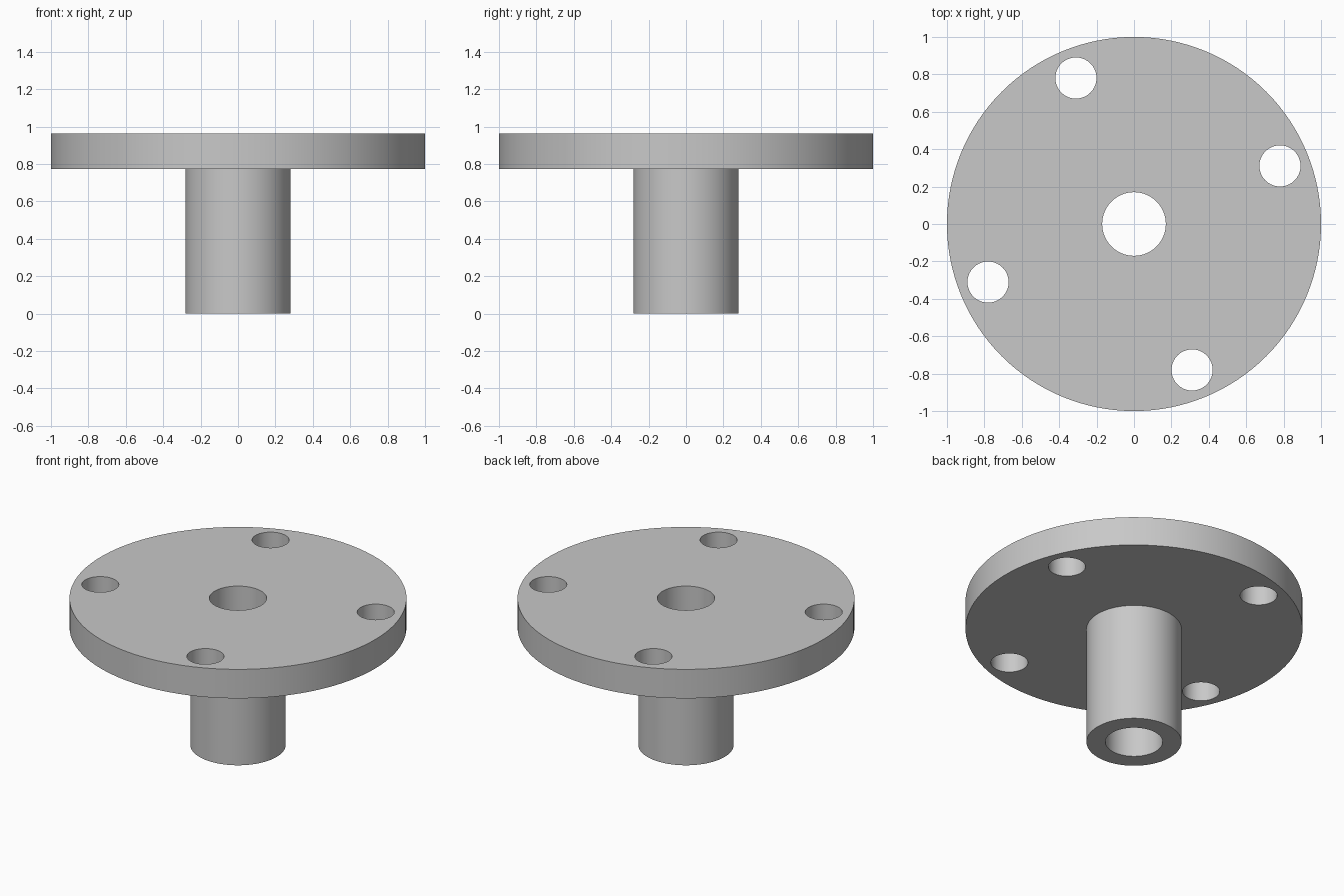
import bpy, bmesh, math
from mathutils import Matrix, Vector

cube = bpy.data.objects.get("Cube")
if cube:
    bpy.data.objects.remove(cube, do_unlink=True)

SEGMENTS = 128
BORE, HUB, RIM = 0.17, 0.282, 1.0
UNDERSIDE, TOP = 0.773, 0.963
BOLT_CIRCLE, BOLT_RADIUS, BOLT_ANGLE = 0.84, 0.11, math.radians(21.7)


def make_object(name, bm):
    bmesh.ops.recalc_face_normals(bm, faces=bm.faces)
    mesh = bpy.data.meshes.new(name)
    bm.to_mesh(mesh)
    bm.free()
    obj = bpy.data.objects.new(name, mesh)
    bpy.context.collection.objects.link(obj)
    return obj


# Plain grey metal
grey = bpy.data.materials.new("grey_metal")
grey.use_nodes = True
colour = (0.58, 0.58, 0.58, 1)
grey.diffuse_color = colour
grey.node_tree.nodes["Principled BSDF"].inputs["Base Color"].default_value = colour

# Flange with hub: one closed section turned around the bore
bm = bmesh.new()
section = [(BORE, 0), (HUB, 0), (HUB, UNDERSIDE), (RIM, UNDERSIDE), (RIM, TOP), (BORE, TOP)]
points = [bm.verts.new((r, 0, z)) for r, z in section]
edges = [bm.edges.new((p, points[(i + 1) % len(points)])) for i, p in enumerate(points)]
bmesh.ops.spin(bm, geom=points + edges, cent=(0, 0, 0), axis=(0, 0, 1),
               angle=math.tau, steps=SEGMENTS, use_duplicate=False)
bmesh.ops.remove_doubles(bm, verts=bm.verts, dist=0.0001)
flange = make_object("flange_with_hub", bm)
flange.data.materials.append(grey)

# Four bolt holes
bm = bmesh.new()
for i in range(4):
    angle = BOLT_ANGLE + i * math.pi / 2
    centre = Vector((BOLT_CIRCLE * math.cos(angle), BOLT_CIRCLE * math.sin(angle), TOP))
    bmesh.ops.create_cone(bm, cap_ends=True, segments=64, radius1=BOLT_RADIUS,
                          radius2=BOLT_RADIUS, depth=1, matrix=Matrix.Translation(centre))
cutter = make_object("bolt_hole_cutter", bm)
cutter.data.materials.append(grey)
cutter.hide_render = True

holes = flange.modifiers.new("bolt_holes", 'BOOLEAN')
holes.operation = 'DIFFERENCE'
holes.solver = 'EXACT'
holes.object = cutter

bpy.ops.object.select_all(action='DESELECT')
flange.select_set(True)
bpy.context.view_layer.objects.active = flange
bpy.ops.object.modifier_apply(modifier=holes.name)
bpy.data.objects.remove(cutter, do_unlink=True)
bpy.ops.object.shade_smooth_by_angle(angle=math.radians(30))
